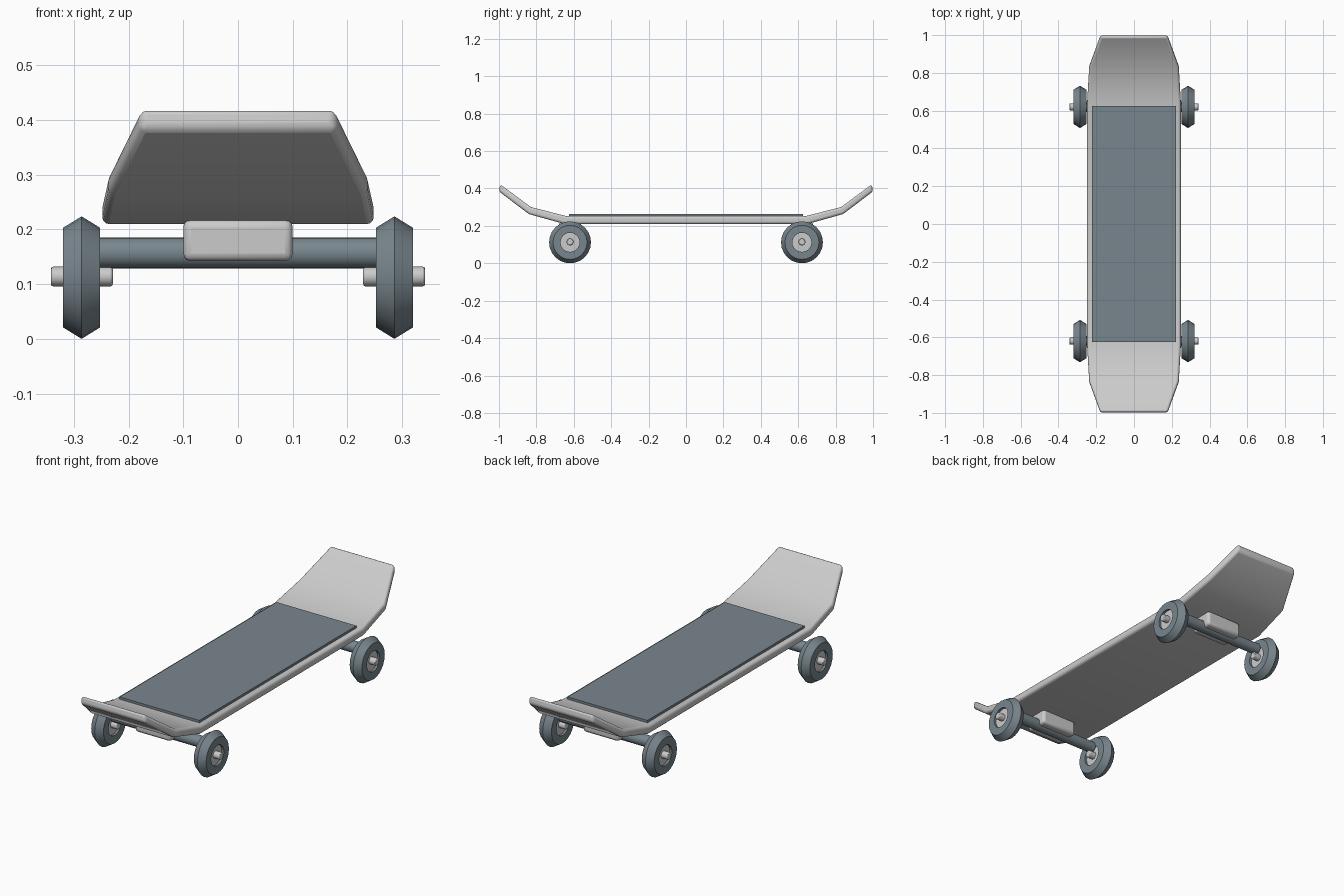
import bpy, bmesh, math

if "Cube" in bpy.data.objects:
    bpy.data.objects.remove(bpy.data.objects["Cube"])

slate = bpy.data.materials.new("slate")
slate.diffuse_color = (0.19, 0.24, 0.27, 1)
slate.use_nodes = True
slate.node_tree.nodes["Principled BSDF"].inputs["Base Color"].default_value = slate.diffuse_color


def finish(name, bm, mat=None, bevel=0, segments=3):
    bmesh.ops.recalc_face_normals(bm, faces=bm.faces)
    me = bpy.data.meshes.new(name)
    bm.to_mesh(me)
    bm.free()
    ob = bpy.data.objects.new(name, me)
    bpy.context.collection.objects.link(ob)
    if mat:
        me.materials.append(mat)
    if bevel:
        m = ob.modifiers.new("Bevel", 'BEVEL')
        m.width, m.segments = bevel, segments
        m.limit_method, m.angle_limit = 'ANGLE', math.radians(42)
    bpy.ops.object.select_all(action='DESELECT')
    ob.select_set(True)
    bpy.context.view_layer.objects.active = ob
    bpy.ops.object.shade_smooth_by_angle(angle=math.radians(28))
    return ob


def box(name, size, loc, **kw):
    bm = bmesh.new()
    bmesh.ops.create_cube(bm, size=1)
    bmesh.ops.scale(bm, vec=size, verts=bm.verts)
    bmesh.ops.translate(bm, vec=loc, verts=bm.verts)
    return finish(name, bm, **kw)


def loft(bm, rings, closed=False):
    # join rings of vertices, capping the ends or closing the loop
    n = len(rings[0])
    pairs = list(zip(rings, rings[1:]))
    if closed:
        pairs.append((rings[-1], rings[0]))
    else:
        bm.faces.new(rings[0])
        bm.faces.new(rings[-1])
    for a, b in pairs:
        for i in range(n):
            j = (i + 1) % n
            bm.faces.new((a[i], a[j], b[j], b[i]))


def lathe_x(name, profile, y, z, sides, closed=False, **kw):
    # profile of (x, radius) points turned about an axis along x
    bm = bmesh.new()
    loft(bm, [[bm.verts.new((x, y + r * math.sin(i * math.tau / sides),
                             z + r * math.cos(i * math.tau / sides)))
               for i in range(sides)] for x, r in profile], closed)
    return finish(name, bm, **kw)


# deck: sections of (half width, top y, top z, bottom y, bottom z)
half = [(0.248, 0.64, 0.252, 0.65, 0.21),
        (0.237, 0.83, 0.301, 0.84, 0.263),
        (0.178, 0.993, 0.422, 1.0, 0.384)]
sections = [(w, -yt, zt, -yb, zb) for w, yt, zt, yb, zb in reversed(half)] + half
bm = bmesh.new()
loft(bm, [[bm.verts.new(p) for p in ((-w, yt, zt), (w, yt, zt), (w, yb, zb), (-w, yb, zb))]
          for w, yt, zt, yb, zb in sections])
finish("deck", bm, bevel=0.012)

# grip sheet
box("grip_sheet", (0.444, 1.25, 0.02), (0, 0, 0.254), mat=slate)

for end, y in (("front", -0.62), ("back", 0.62)):
    # truck: mounting block and crossbar
    box(end + "_truck_block", (0.2, 0.12, 0.076), (0, y, 0.18), bevel=0.014)
    lathe_x(end + "_crossbar", [(-0.255, 0.028), (0.255, 0.028)], y, 0.157, 24, mat=slate)
    for side, s in (("left", -1), ("right", 1)):
        tag = f"{end}_{side}_"
        # wheel tyre with a ridge around the middle
        tyre = [(0.252, 0.051), (0.252, 0.091), (0.286, 0.112), (0.32, 0.091), (0.32, 0.051)]
        lathe_x(tag + "wheel", [(s * x, r) for x, r in tyre], y, 0.112, 24,
                closed=True, mat=slate)
        # recessed hub and axle pin
        lathe_x(tag + "hub", [(s * 0.264, 0.053), (s * 0.308, 0.053)], y, 0.112, 24)
        lathe_x(tag + "axle_pin", [(s * 0.229, 0.018), (s * 0.342, 0.018)], y, 0.114, 16,
                bevel=0.004, segments=2)
